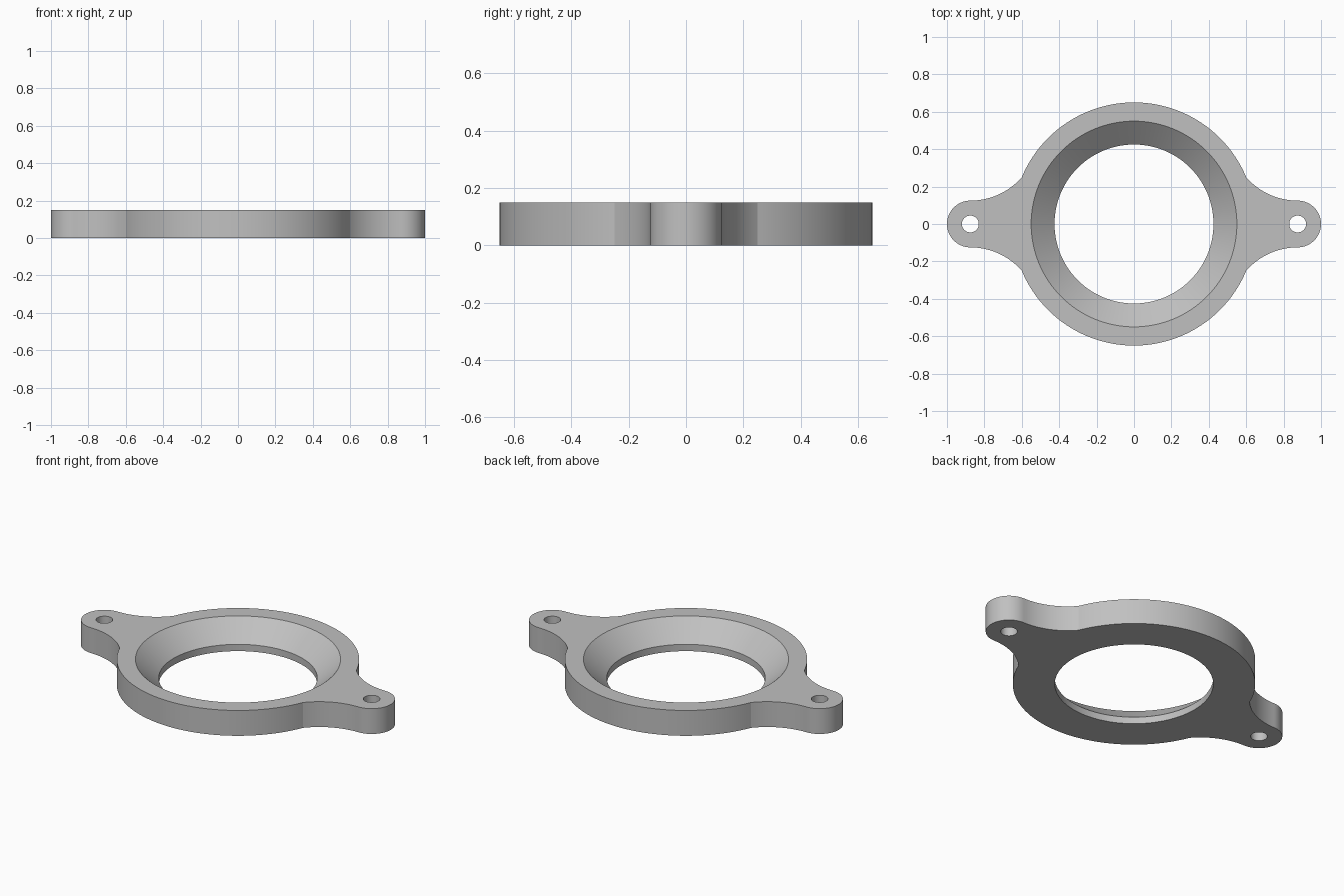
import bpy
import bmesh
from math import atan2, cos, hypot, pi, radians, sin

cube = bpy.data.objects.get("Cube")
if cube:
    bpy.data.objects.remove(cube, do_unlink=True)

HEIGHT, LIP = 0.15, 0.04
RING_R, SEAT_R, BORE_R = 0.65, 0.55, 0.425
EAR_X, EAR_R, HOLE_R = 0.875, 0.125, 0.045
JOIN = (0.6, 0.25)  # where the ear fillet meets the ring


def arc(cx, cy, r, start, end, steps):
    return [(cx + r * cos(start + (end - start) * i / steps),
             cy + r * sin(start + (end - start) * i / steps))
            for i in range(steps + 1)]


def circle(cx, r, steps):
    return arc(cx, 0, r, 0, 2 * pi, steps)[:-1]


def outline():
    # One quarter: ear tip, concave fillet, ring; then mirrored twice
    dx, dy = EAR_X - JOIN[0], JOIN[1] - EAR_R
    fillet_r = (dx * dx + dy * dy) / (2 * dy)
    fillet_y = EAR_R + fillet_r
    stop = atan2(JOIN[1] - fillet_y, -dx)
    quarter = arc(EAR_X, 0, EAR_R, 0, pi / 2, 20)
    quarter += arc(EAR_X, fillet_y, fillet_r, -pi / 2, stop, 20)[1:]
    quarter += arc(0, 0, hypot(*JOIN), atan2(JOIN[1], JOIN[0]), pi / 2, 32)[1:]
    half = quarter + [(-x, y) for x, y in quarter[-2::-1]]
    return half + [(x, -y) for x, y in half[-2:0:-1]]


bm = bmesh.new()


def loop(points, z):
    return [bm.verts.new((x, y, z)) for x, y in points]


def wall(a, b):
    for i in range(len(a)):
        j = (i + 1) % len(a)
        bm.faces.new((a[i], a[j], b[j], b[i]))


# Outer wall and screw holes
top_loops, bottom_loops = [], []
for points in (outline(), circle(EAR_X, HOLE_R, 48), circle(-EAR_X, HOLE_R, 48)):
    low, high = loop(points, 0), loop(points, HEIGHT)
    wall(low, high)
    bottom_loops.append(low)
    top_loops.append(high)

# Bore: short straight lip, then conical seat
low = loop(circle(0, BORE_R, 128), 0)
lip = loop(circle(0, BORE_R, 128), LIP)
high = loop(circle(0, SEAT_R, 128), HEIGHT)
wall(low, lip)
wall(lip, high)
bottom_loops.append(low)
top_loops.append(high)

# Flat top and bottom faces
for loops in (top_loops, bottom_loops):
    edges = [bm.edges.get((ring[i - 1], ring[i]))
             for ring in loops for i in range(len(ring))]
    bmesh.ops.triangle_fill(bm, edges=edges, use_beauty=True, normal=(0, 0, 1))
bmesh.ops.recalc_face_normals(bm, faces=bm.faces[:])

mesh = bpy.data.meshes.new("flange_ring")
bm.to_mesh(mesh)
bm.free()
flange = bpy.data.objects.new("flange_ring", mesh)
bpy.context.collection.objects.link(flange)

# Plain grey material
grey = bpy.data.materials.new("plain_grey")
grey.use_nodes = True
colour = (0.53, 0.53, 0.53, 1)
grey.diffuse_color = colour
for node in grey.node_tree.nodes:
    if node.type == "BSDF_PRINCIPLED":
        node.inputs["Base Color"].default_value = colour
mesh.materials.append(grey)

bpy.ops.object.select_all(action="DESELECT")
flange.select_set(True)
bpy.context.view_layer.objects.active = flange
bpy.ops.object.shade_smooth_by_angle(angle=radians(14))
